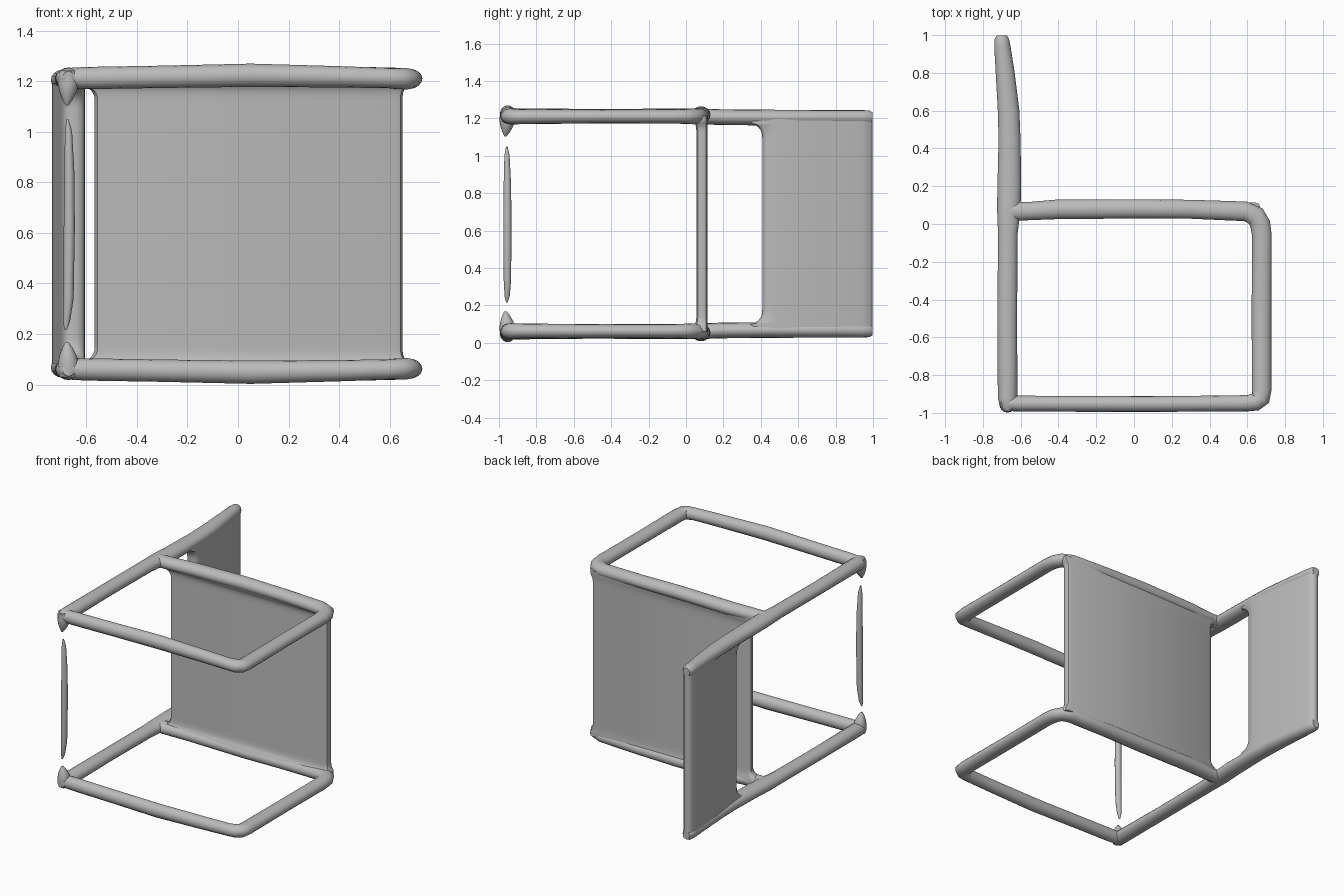
import bpy, bmesh, math
from mathutils import Vector

cube = bpy.data.objects.get("Cube")
if cube:
    bpy.data.objects.remove(cube, do_unlink=True)

grey = bpy.data.materials.new("plain_grey")
grey.use_nodes = True
GREY = (0.5, 0.5, 0.5, 1)
grey.diffuse_color = GREY
grey.node_tree.nodes["Principled BSDF"].inputs["Base Color"].default_value = GREY

HEIGHT = 1.272      # the two side frames mirror about half this height
SIDES = 16


def loft(name, rings, mirror=False, angle=50):
    """Skin a list of equal-length rings, cap the ends, optionally flip in z."""
    bm = bmesh.new()
    rows = [[bm.verts.new((x, y, HEIGHT - z if mirror else z)) for x, y, z in r]
            for r in rings]
    n = len(rows[0])
    for a, b in zip(rows, rows[1:]):
        for i in range(n):
            bm.faces.new((a[i], a[(i + 1) % n], b[(i + 1) % n], b[i]))
    bm.faces.new(rows[0])
    bm.faces.new(rows[-1])
    bmesh.ops.recalc_face_normals(bm, faces=bm.faces)
    me = bpy.data.meshes.new(name)
    bm.to_mesh(me)
    bm.free()
    me.materials.append(grey)
    ob = bpy.data.objects.new(name, me)
    bpy.context.collection.objects.link(ob)
    bpy.ops.object.select_all(action='DESELECT')
    ob.select_set(True)
    bpy.context.view_layer.objects.active = ob
    bpy.ops.object.shade_smooth_by_angle(angle=math.radians(angle))
    return ob


def tube_rings(path):
    """Elliptical rings along a level path of (x, y, z, half width, half height)."""
    pts = [Vector(p[:3]) for p in path]
    rings = []
    for i, (p, spec) in enumerate(zip(pts, path)):
        t = pts[min(i + 1, len(pts) - 1)] - pts[max(i - 1, 0)]
        side = Vector((t.y, -t.x, 0)).normalized()
        rings.append([p + side * spec[3] * math.cos(a) + Vector((0, 0, spec[4] * math.sin(a)))
                      for a in (2 * math.pi * k / SIDES for k in range(SIDES))])
    return rings


def spindle_rings(path):
    """Round rings stacked in z from (x, y, z, radius)."""
    return [[(x + r * math.cos(a), y + r * math.sin(a), z)
             for a in (2 * math.pi * k / SIDES for k in range(SIDES))]
            for x, y, z, r in path]


def flare(z, reach, size):
    """Fillet amount that grows towards the two side frames."""
    d = min(z, HEIGHT - z) - reach
    if d >= size:
        return 0
    u = 1 - max(d, 0) / size
    return size * (1 - math.sqrt(max(0, 1 - u * u)))


# Side frames: floor bar, front leg and seat rail in one bent tube
loop_path = [
    (-0.67, -0.950, .060, .040, .040), (-0.60, -0.951, .060, .042, .044),
    (-0.30, -0.952, .055, .042, .044), (0.05, -0.953, .049, .042, .046),
    (0.40, -0.951, .055, .042, .042), (0.60, -0.949, .060, .043, .040),
    (0.645, -0.942, .062, .047, .042), (0.670, -0.925, .063, .050, .042),
    (0.676, -0.88, .063, .052, .040), (0.675, -0.45, .062, .052, .037),
    (0.677, -0.06, .062, .052, .038), (0.668, 0.00, .062, .054, .040),
    (0.645, 0.042, .062, .054, .042), (0.59, 0.067, .060, .052, .042),
    (0.30, 0.078, .055, .050, .042), (0.00, 0.080, .052, .051, .044),
    (-0.40, 0.078, .058, .052, .043), (-0.56, 0.068, .060, .048, .042),
    (-0.66, 0.066, .060, .052, .040)]

# Long rear rail that runs from the floor up into the backrest
rear_path = [
    (-0.670, -0.993, .056, .022, .022), (-0.670, -0.975, .058, .038, .038),
    (-0.669, -0.92, .060, .052, .042), (-0.671, -0.50, .060, .052, .038),
    (-0.668, -0.05, .060, .052, .040), (-0.663, 0.08, .062, .062, .042),
    (-0.660, 0.20, .066, .063, .042), (-0.659, 0.45, .068, .058, .042),
    (-0.664, 0.60, .068, .057, .041), (-0.682, 0.80, .068, .050, .040),
    (-0.697, 0.94, .068, .043, .040), (-0.700, 0.98, .068, .038, .038),
    (-0.700, 0.998, .068, .026, .028)]

# Broken end of the rear floor bar
stub_path = [(-0.670, -0.955, .03, .036), (-0.670, -0.955, .08, .043),
             (-0.672, -0.958, .115, .034), (-0.674, -0.962, .145, .021),
             (-0.676, -0.965, .168, .006)]

for side, flip in (("right", False), ("left", True)):
    loft(side + "_frame_loop", tube_rings(loop_path), flip)
    loft(side + "_rear_rail", tube_rings(rear_path), flip)
    loft(side + "_rear_stub", spindle_rings(stub_path), flip)

# Loose floor bar between the two stubs
loft("rear_floor_bar", spindle_rings([
    (-0.682, -0.958, .215, .004), (-0.678, -0.956, .25, .014),
    (-0.670, -0.955, .34, .020), (-0.667, -0.955, .62, .022),
    (-0.667, -0.955, .84, .020), (-0.670, -0.957, 1.00, .014),
    (-0.674, -0.958, 1.05, .004)]))

# Heights of the panel rows, denser near the frames for the fillets
low = [.06, .085, .10, .11, .12, .135, .155, .18, .25]
rows = low + [HEIGHT / 2] + [HEIGHT - z for z in reversed(low)]

# Seat panel, thickening where it meets the side frames
seat = []
for z in rows:
    f, g = flare(z, .095, .05), flare(z, .08, .06)
    x0, x1 = -0.567 - f * .9, 0.650 + f * .4
    y0, y1 = 0.055 - g * .4, 0.115
    ym = (y0 + y1) / 2
    seat.append([(x0, ym - .012, z), (x0 + .012, y0, z), (x1 - .03, y0, z),
                 (x1 - .008, y0 + .008, z), (x1, ym, z), (x1 - .008, y1 - .008, z),
                 (x1 - .03, y1, z), (x0 + .03, y1, z), (x0 + .008, y1 - .01, z),
                 (x0, ym + .012, z)])
loft("seat_panel", seat, angle=40)

# Backrest panel, leaning outwards and getting thinner towards its free edge
inner = [(.43, -.607), (.48, -.604), (.60, -.611), (.80, -.637), (.94, -.659), (.985, -.670)]
outer = [(.985, -.728), (.94, -.735), (.80, -.726), (.60, -.708), (.48, -.698), (.43, -.690)]
back = []
for z in rows:
    f = flare(z, .10, .07)
    edge = .408 - f
    ring = [(edge, -.635), (edge + .008, -.617)]
    ring += [(y - f * (1 if y < .45 else 0), x) for y, x in inner]
    ring += [(.998, -.685), (.998, -.715)]
    ring += [(y - f * (1 if y < .45 else 0), x) for y, x in outer]
    ring += [(edge + .006, -.680), (edge, -.665)]
    back.append([(x, y, z) for y, x in ring])
loft("backrest_panel", back, angle=50)
